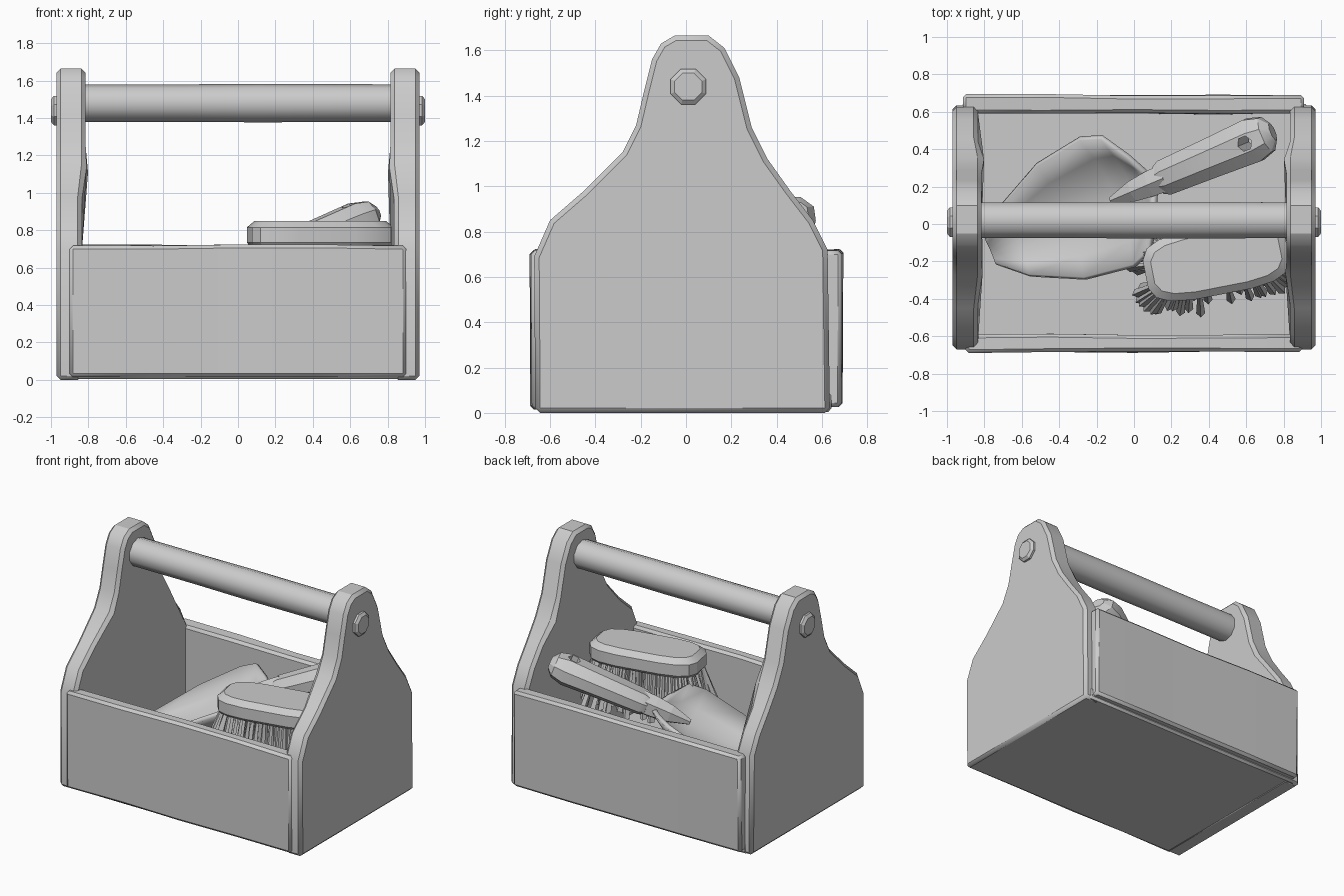
import bpy, math, random
from mathutils import Matrix, Vector

if "Cube" in bpy.data.objects:
    bpy.data.objects.remove(bpy.data.objects["Cube"])

random.seed(4)


def make(name, verts, faces, bevel=0, smooth=None, matrix=None):
    me = bpy.data.meshes.new(name)
    me.from_pydata([tuple(v) for v in verts], [], faces)
    if matrix:
        me.transform(matrix)
    ob = bpy.data.objects.new(name, me)
    bpy.context.collection.objects.link(ob)
    bpy.ops.object.select_all(action='DESELECT')
    bpy.context.view_layer.objects.active = ob
    ob.select_set(True)
    bpy.ops.object.mode_set(mode='EDIT')
    bpy.ops.mesh.select_all(action='SELECT')
    bpy.ops.mesh.normals_make_consistent(inside=False)
    bpy.ops.object.mode_set(mode='OBJECT')
    if smooth:
        bpy.ops.object.shade_smooth_by_angle(angle=math.radians(smooth))
    if bevel:
        b = ob.modifiers.new("worn_edges", 'BEVEL')
        b.width, b.segments, b.limit_method = bevel, 1, 'ANGLE'
        b.angle_limit = math.radians(40)
    return ob


def loft(name, rings, **kw):
    n = len(rings[0])
    verts = [v for r in rings for v in r]
    faces = [(k * n + i, k * n + (i + 1) % n, (k + 1) * n + (i + 1) % n, (k + 1) * n + i)
             for k in range(len(rings) - 1) for i in range(n)]
    faces += [tuple(range(n))[::-1], tuple(range((len(rings) - 1) * n, len(rings) * n))]
    return make(name, verts, faces, **kw)


def turned(name, profile, sides, y=0, z=0, flat=1, **kw):
    """Rings of (x, radius) around the x axis."""
    ang = [math.tau * (i + .5) / sides for i in range(sides)]
    return loft(name, [[(x, y + r * math.cos(a), z + flat * r * math.sin(a)) for a in ang]
                       for x, r in profile], **kw)


def board(name, x0, x1, y0, y1, z0, z1, bevel, wobble=.006):
    """Plank with slightly uneven cross-sections."""
    rings = []
    for k in range(5):
        x = x0 + (x1 - x0) * k / 4
        j = lambda: random.uniform(-wobble, wobble)
        rings.append([(x, y0 + j(), z0), (x, y1 + j(), z0),
                      (x, y1 + j(), z1 + j()), (x, y0 + j(), z1 + j())])
    return loft(name, rings, bevel=bevel, smooth=30)


# Shaped end panels and their pegs
outline = [(-.665, 0), (-.67, .69), (-.6, .85), (-.45, .98), (-.28, 1.15), (-.22, 1.27),
           (-.185, 1.42), (-.15, 1.56), (-.11, 1.63), (-.05, 1.665), (.1, 1.665), (.17, 1.61),
           (.235, 1.48), (.29, 1.26), (.36, 1.12), (.46, .98), (.56, .85), (.625, .72), (.635, 0)]
for side, s in (("left", -1), ("right", 1)):
    rings = [[(s * (x - (.02 if z > 1 and x < .9 else 0)), y, z) for y, z in outline]
             for x in (.835, .97)]
    loft(side + "_end_panel", rings, bevel=.022, smooth=30)
    turned(side + "_peg", [(s * .94, .085), (s * .985, .085), (s * 1.0, .065)], 8, .01, 1.44)

# Side boards and floor
board("front_board", -.9, .9, -.685, -.59, .015, .72, .018)
board("back_board", -.915, .91, .59, .69, .025, .72, .018)
board("floor_board", -.93, .93, -.66, .64, .004, .09, .015, .002)

# Carrying bar
turned("carry_bar", [(-.9, .1), (-.3, .1), (.1, .103), (.9, .1)], 10, .02, 1.48, smooth=40)

# Trowel, built along x and then tilted into the box
tilt = (Matrix.Translation((.05, .2, .62)) @ Matrix.Rotation(math.radians(23), 4, 'Z')
        @ Matrix.Rotation(math.radians(-20), 4, 'Y'))
stations = [(-.96, .07, -.05, -.04), (-.8, .2, -.09, -.02), (-.5, .33, -.12, .03),
            (-.2, .37, -.11, .07), (-.08, .33, -.08, .08), (.0, .18, -.04, .04), (.05, .06, 0, .01)]
cols = 7
verts, faces = [], []
for u, half, mid, edge in stations:
    for i in range(cols):
        t = i / (cols - 1) * 2 - 1
        verts.append((u, t * half, mid + (edge - mid) * t * t))
for k in range(len(stations) - 1):
    for i in range(cols - 1):
        a = k * cols + i
        faces.append((a, a + 1, a + cols + 1, a + cols))
blade = make("trowel_blade", verts, faces, smooth=35, matrix=tilt)
sol = blade.modifiers.new("thickness", 'SOLIDIFY')
sol.thickness, sol.offset = .03, 0
turned("trowel_neck", [(-.2, .02), (-.06, .065), (.05, .08), (.15, .085)], 6, matrix=tilt)
grip = turned("trowel_grip", [(.1, .085), (.14, .105), (.45, .118), (.68, .13), (.76, .105), (.8, .05)],
              8, flat=.8, smooth=30, matrix=tilt)

# Hanging hole in the grip
hexagon = [(math.cos(math.tau * i / 6) * .042, math.sin(math.tau * i / 6) * .042) for i in range(6)]
cutter = loft("grip_hole_cutter", [[(.66 + a, b, z) for a, b in hexagon] for z in (-.3, .3)],
              matrix=tilt)
cutter.hide_render = True
cutter.hide_viewport = True
cut = grip.modifiers.new("hole", 'BOOLEAN')
cut.object, cut.operation, cut.solver = cutter, 'DIFFERENCE', 'EXACT'

# Scrubbing brush
place = Matrix.Translation((.44, -.195, 0)) @ Matrix.Rotation(math.radians(11), 4, 'Z')


def oval(a, sx=.39, sy=.185):
    c, s = math.cos(a), math.sin(a)
    return (math.copysign(abs(c) ** .55, c) * sx, math.copysign(abs(s) ** .55, s) * sy)


rings = []
for z, inset in ((.715, .015), (.735, 0), (.815, 0), (.85, .04)):
    rings.append([(*oval(math.tau * (i + .5) / 16, .39 - inset, .185 - inset), z) for i in range(16)])
loft("brush_block", rings, smooth=25, matrix=place)

# Bristle tufts fanning outward below the block
verts, faces = [], []
for row, count in ((1, 52), (.75, 38), (.45, 22)):
    for i in range(count):
        a = math.tau * (i + random.uniform(-.3, .3)) / count
        x, y = oval(a, .36 * row, .16 * row)
        out = Vector((math.cos(a), math.sin(a), 0)) * random.uniform(.06, .11) * row
        root = Vector((x, y, .73))
        tip = Vector((x, y, random.uniform(.38, .44))) + out
        n = len(verts)
        for p, r in ((root, .012), (tip, .024)):
            for q in range(4):
                b = math.tau * q / 4 + a
                verts.append(p + Vector((r * math.cos(b), r * math.sin(b), random.uniform(-.01, .01))))
        faces += [(n + q, n + (q + 1) % 4, n + 4 + (q + 1) % 4, n + 4 + q) for q in range(4)]
        faces += [(n + 3, n + 2, n + 1, n), (n + 4, n + 5, n + 6, n + 7)]
make("brush_bristles", verts, faces, matrix=place)
